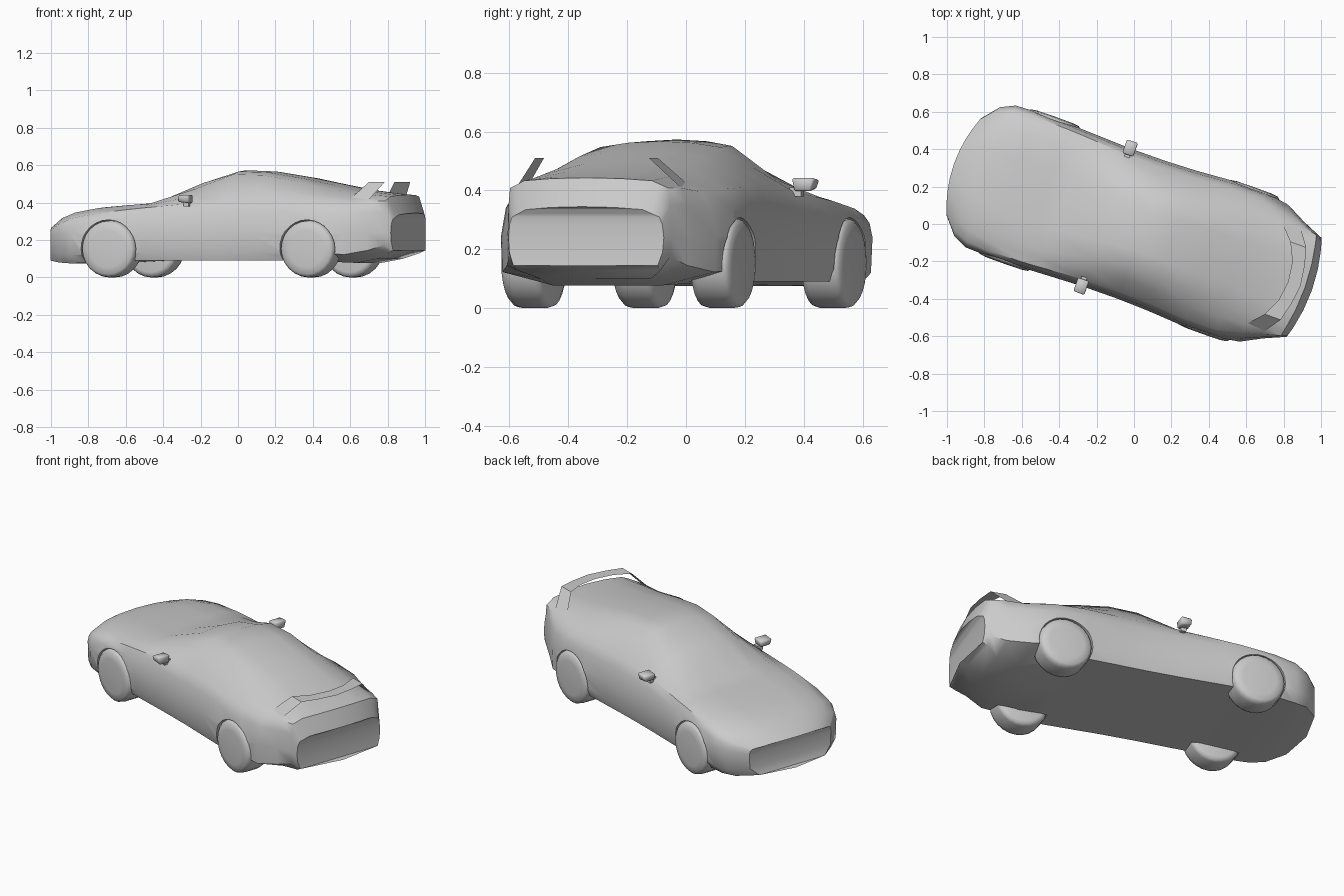
import bpy, bmesh, math
from mathutils import Matrix

if "Cube" in bpy.data.objects:
    bpy.data.objects.remove(bpy.data.objects["Cube"])

# The car is modelled along local x (nose at -x), then turned into place
PLACE = Matrix.Rotation(math.radians(-19.5), 4, 'Z') @ Matrix.Translation((0, -0.016, 0))
AXLES = (-0.588, 0.54)
WHEEL_R = 0.153


def add_object(name, bm, angle=40):
    bmesh.ops.recalc_face_normals(bm, faces=bm.faces)
    bm.transform(PLACE)
    mesh = bpy.data.meshes.new(name)
    bm.to_mesh(mesh)
    bm.free()
    ob = bpy.data.objects.new(name, mesh)
    bpy.context.collection.objects.link(ob)
    smooth(ob, angle)
    return ob


def smooth(ob, angle):
    bpy.ops.object.select_all(action='DESELECT')
    ob.select_set(True)
    bpy.context.view_layer.objects.active = ob
    bpy.ops.object.shade_smooth_by_angle(angle=math.radians(angle))


def lerp(p, q, t):
    return tuple(m + (n - m) * t for m, n in zip(p, q))


# Body stations: x, floor z, floor half width, max half width,
# shoulder half width and z, roof edge half width and z, centre top z
STATIONS = [
    (-1.015, .090, .22, .275, .260, .250, .15, .268, .275),
    (-.93, .080, .32, .365, .338, .285, .22, .317, .327),
    (-.84, .075, .35, .402, .370, .315, .26, .347, .355),
    (-.70, .080, .37, .407, .380, .338, .28, .370, .377),
    (-.50, .090, .375, .405, .375, .362, .28, .388, .392),
    (-.40, .090, .375, .400, .370, .372, .28, .394, .402),
    (-.15, .090, .37, .390, .352, .395, .232, .475, .515),
    (.05, .090, .37, .390, .350, .405, .200, .551, .573),
    (.22, .090, .375, .396, .355, .410, .215, .547, .567),
    (.42, .090, .38, .410, .370, .410, .22, .515, .535),
    (.60, .085, .25, .412, .368, .405, .23, .475, .500),
    (.75, .078, .20, .388, .335, .395, .24, .452, .470),
    (.88, .100, .20, .330, .305, .408, .23, .440, .453),
    (.975, .130, .26, .295, .285, .408, .23, .433, .443),
    (1.015, .145, .26, .280, .265, .310, .21, .335, .345),
]


def section(st):
    x, zb, wb, wm, ws, zs, wr, zr, zt = st
    zm = min(.24, zs - .03)
    belly, shoulder, edge = (wm, zm), (ws, zs), (wr, zr)
    half = [(wb, zb), (wm * .985, zb + .045), belly,
            (wm + (ws - wm) * .35, zm + (zs - zm) * .65), shoulder,
            lerp(shoulder, edge, .5), edge, (wr * .55, zr + (zt - zr) * .72)]
    loop = [(0, zb)] + half + [(0, zt)] + [(-y, z) for y, z in reversed(half)]
    bow = .055 * min(1, max(0, (-.6 - x) / .4)) - .042 * max(0, (x - .7) / .3)
    return [(x + bow * (y / wm) ** 2, y, z) for y, z in loop]


bm = bmesh.new()
rings = [[bm.verts.new(p) for p in section(st)] for st in STATIONS]
n = len(rings[0])
for r0, r1 in zip(rings, rings[1:]):
    for i in range(n):
        j = (i + 1) % n
        bm.faces.new((r0[i], r0[j], r1[j], r1[i]))
# nose and tail caps
for ring in (rings[0], rings[-1]):
    h = n // 2
    for i in range(h):
        quad = [ring[i], ring[i + 1], ring[(n - i - 1) % n], ring[(n - i) % n]]
        bm.faces.new(list(dict.fromkeys(quad)))
body = add_object("car_body", bm)

# Wheel arches cut into both sides, leaving the floor between them
for x, s in [(x, s) for x in AXLES for s in (1, -1)]:
    bm = bmesh.new()
    bmesh.ops.create_cone(bm, cap_ends=True, segments=28, radius1=.155, radius2=.155, depth=.34,
                          matrix=Matrix.Translation((x, s * .445, WHEEL_R)) @ Matrix.Rotation(math.pi / 2, 4, 'X'))
    cutter = add_object("arch_cutter", bm)
    mod = body.modifiers.new("arch", 'BOOLEAN')
    mod.operation = 'DIFFERENCE'
    mod.solver = 'EXACT'
    mod.object = cutter
    bpy.context.view_layer.objects.active = body
    bpy.ops.object.modifier_apply(modifier=mod.name)
    bpy.data.objects.remove(cutter)
smooth(body, 70)

# Wheels: lathed (radius, y) profile
PROFILE = [(.0, .416), (.10, .415), (.136, .410), (.149, .398), (.153, .375),
           (.153, .295), (.147, .275), (.125, .268), (.0, .268)]
SEG = 24
for end, x in zip(("front", "rear"), AXLES):
    for side, s in (("left", 1), ("right", -1)):
        bm = bmesh.new()
        vs = [bm.verts.new((x, s * y, WHEEL_R + r)) for r, y in PROFILE]
        edges = [bm.edges.new(e) for e in zip(vs, vs[1:])]
        bmesh.ops.spin(bm, geom=vs + edges, cent=(x, 0, WHEEL_R), axis=(0, 1, 0),
                       angle=2 * math.pi, steps=SEG, use_duplicate=False)
        bmesh.ops.remove_doubles(bm, verts=bm.verts, dist=1e-4)
        add_object(f"{end}_{side}_wheel", bm, 70)

# Rear wing: thin sheet with leaning uprights (y, front x, rear x, z)
WING = [(.318, .715, .83, .385), (.205, .82, .91, .51), (.11, .865, .935, .51), (0, .88, .95, .51)]
rows = WING + [(-y, f, r, z) for y, f, r, z in reversed(WING[:-1])]
bm = bmesh.new()
pairs = [(bm.verts.new((f, y, z)), bm.verts.new((r, y, z))) for y, f, r, z in rows]
for (p, q), (u, v) in zip(pairs, pairs[1:]):
    bm.faces.new((p, q, v, u))
add_object("rear_wing", bm)

# Door mirrors: boxes tapering towards the bottom
for side, s in (("left", 1), ("right", -1)):
    bm = bmesh.new()
    bmesh.ops.create_cube(bm, size=1, matrix=Matrix.Translation((-.155, s * .392, .42))
                          @ Matrix.Diagonal((.062, .08, .046, 1)))
    for v in bm.verts:
        if v.co.z < .42:
            v.co.y += (s * .385 - v.co.y) * .25
        if v.co.x < -.155:
            v.co.z += (.42 - v.co.z) * .3
    bmesh.ops.bevel(bm, geom=bm.edges[:], offset=.006, segments=1, affect='EDGES')
    add_object(f"{side}_mirror", bm, 50)
    # mirror stem
    bm = bmesh.new()
    bmesh.ops.create_cube(bm, size=1, matrix=Matrix.Translation((-.155, s * .36, .395))
                          @ Matrix.Diagonal((.03, .04, .03, 1)))
    add_object(f"{side}_mirror_stem", bm)
